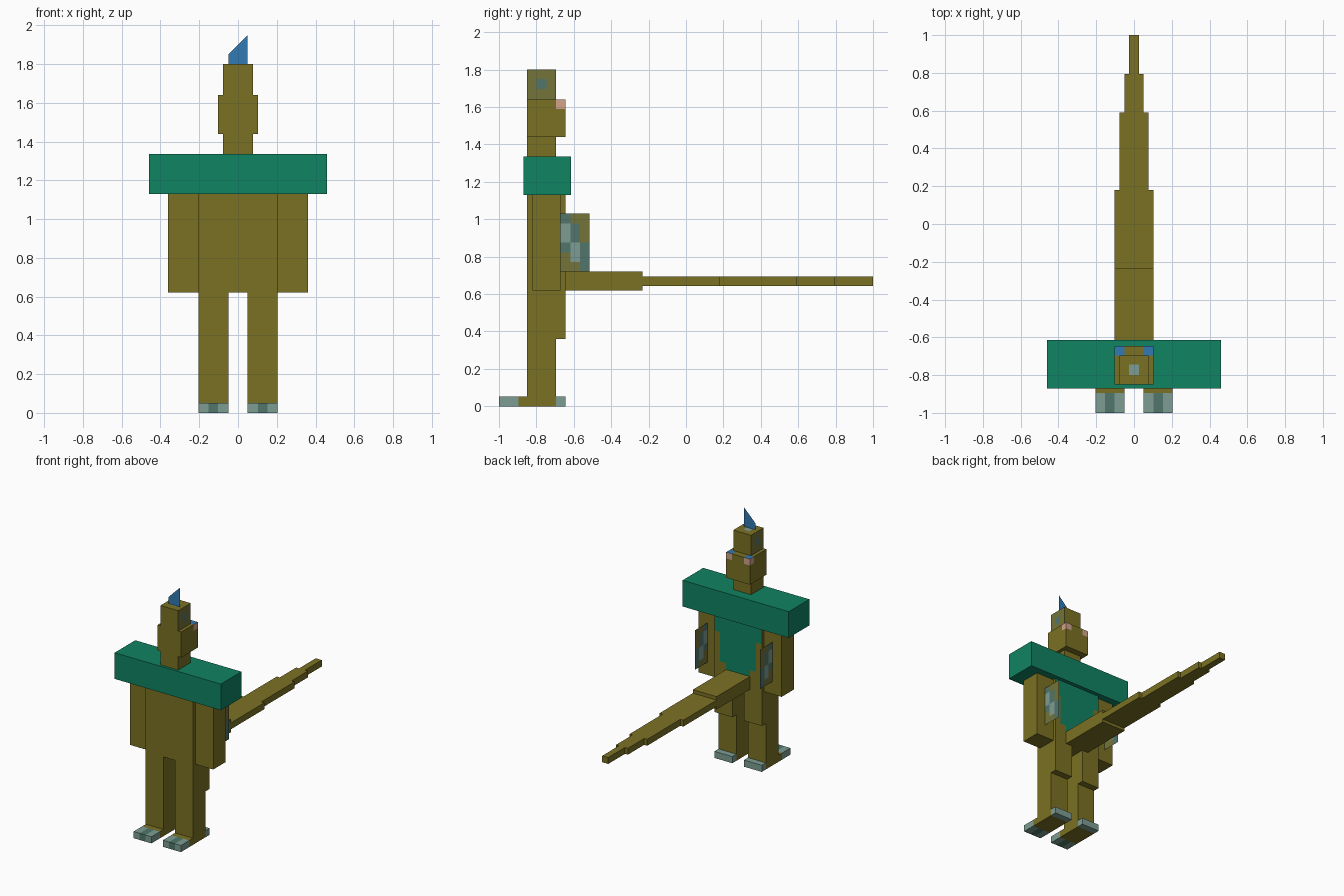
import bpy, bmesh
from mathutils import Vector

if "Cube" in bpy.data.objects:
    bpy.data.objects.remove(bpy.data.objects["Cube"])


def srgb(c):
    return [((v / 255 + 0.055) / 1.055) ** 2.4 if v > 10 else v / 3295 for v in c] + [1.0]


# One material per flat colour
PALETTE = [("olive", (123, 113, 35)), ("green", (16, 131, 98)), ("blue", (50, 122, 178)),
           ("pale_grey", (125, 157, 147)), ("slate", (81, 118, 108)),
           ("pink", (210, 163, 138)), ("grey_olive", (116, 115, 56))]
MATS = []
for mat_name, rgb in PALETTE:
    m = bpy.data.materials.new(mat_name)
    m.diffuse_color = srgb(rgb)
    m.use_nodes = True
    m.node_tree.nodes["Principled BSDF"].inputs["Base Color"].default_value = m.diffuse_color
    MATS.append(m)
OLIVE, GREEN, BLUE, PALE, SLATE, PINK, GREY_OLIVE = range(7)


def finish(name, bm, cuts, rule):
    """Cut the mesh on axis planes, then colour each face by a rule."""
    for axis, values in cuts.items():
        n = Vector([float(axis == a) for a in "xyz"])
        for v in values:
            bmesh.ops.bisect_plane(bm, geom=bm.verts[:] + bm.edges[:] + bm.faces[:],
                                   plane_co=n * v, plane_no=n, dist=1e-5)
    bm.normal_update()
    for f in bm.faces:
        f.material_index = rule(f.calc_center_median(), f.normal) if callable(rule) else rule
    me = bpy.data.meshes.new(name)
    bm.to_mesh(me)
    bm.free()
    for m in MATS:
        me.materials.append(m)
    ob = bpy.data.objects.new(name, me)
    bpy.context.collection.objects.link(ob)
    return ob


def box(name, x, y, z, rule=OLIVE, cuts={}):
    bm = bmesh.new()
    bmesh.ops.create_cube(bm, size=1)
    for v in bm.verts:
        v.co = [lo + (hi - lo) * (c + 0.5) for c, (lo, hi) in zip(v.co, (x, y, z))]
    return finish(name, bm, cuts, rule)


def sheet(name, corners, rule, cuts={}):
    bm = bmesh.new()
    bm.faces.new([bm.verts.new(c) for c in corners])
    return finish(name, bm, cuts, rule)


# Torso with a tapering green panel on its back
def back_panel(c, n):
    if n.y < 0.5:
        return OLIVE
    half = 0.205 if c.z > 1.0 else 0.155 if c.z > 0.77 else 0.103
    return GREEN if abs(c.x) < half else OLIVE


box("torso", (-0.205, 0.205), (-0.85, -0.645), (0.62, 1.13), back_panel,
    {"x": (-0.155, -0.103, 0.103, 0.155), "z": (0.77, 1.0)})
box("shoulder_bar", (-0.46, 0.46), (-0.87, -0.615), (1.13, 1.335), GREEN)

# Neck and head
box("neck", (-0.077, 0.077), (-0.85, -0.695), (1.335, 1.44))


def head_corners(c, n):
    if c.y > -0.695 and abs(c.x) > 0.051 and c.z > 1.59:
        if n.z > 0.5:
            return BLUE
        if abs(n.x) > 0.5 or n.y > 0.5:
            return PINK
    return OLIVE


box("head", (-0.103, 0.103), (-0.85, -0.645), (1.44, 1.64), head_corners,
    {"x": (-0.051, 0.051), "y": (-0.695,), "z": (1.59,)})


def crown_paint(c, n):
    if abs(n.x) > 0.5:
        spot = -0.8 < c.y < -0.745 and 1.695 < c.z < 1.75
        return SLATE if spot else GREY_OLIVE
    if n.z > 0.5 and abs(c.x) < 0.026 and -0.8 < c.y < -0.745:
        return PALE
    return OLIVE


box("crown", (-0.077, 0.077), (-0.85, -0.695), (1.64, 1.8), crown_paint,
    {"x": (-0.026, 0.026), "y": (-0.8, -0.745), "z": (1.695, 1.75)})
sheet("crest", [(-0.05, -0.79, 1.8), (0.05, -0.79, 1.8),
                (0.05, -0.79, 1.95), (-0.05, -0.79, 1.85)], BLUE)


# Toes are striped, heel is pale, the middle of the foot is plain
def foot_paint(c, n):
    if c.y < -0.895:
        return SLATE if 0.102 < abs(c.x) < 0.153 and abs(n.x) < 0.5 else PALE
    return PALE if c.y > -0.695 else OLIVE


# Fin pattern, one letter per square, top row first, starting at the arm
FIN = ("SOO", "PSO", "PSO", "SPS", "OPS", "OOS")


def fin_paint(c, n):
    row = min(5, int((1.03 - c.z) / 0.0517))
    col = min(2, int((c.y + 0.67) / 0.0517))
    return {"S": SLATE, "O": GREY_OLIVE, "P": PALE}[FIN[row][col]]


# Limbs, one set for each side
for side, s in (("left", -1), ("right", 1)):
    def span(a, b):
        return tuple(sorted((s * a, s * b)))
    leg = span(0.05, 0.205)
    box(side + "_foot", leg, (-1.0, -0.645), (0, 0.052), foot_paint,
        {"x": (s * 0.102, s * 0.153), "y": (-0.895, -0.695)})
    box(side + "_shin", leg, (-0.85, -0.695), (0.052, 0.36))
    box(side + "_thigh", leg, (-0.85, -0.645), (0.36, 0.62))
    box(side + "_arm", span(0.205, 0.36), (-0.82, -0.67), (0.62, 1.13))
    x = s * 0.282
    sheet(side + "_arm_fin", [(x, -0.67, 0.72), (x, -0.515, 0.72),
                              (x, -0.515, 1.03), (x, -0.67, 1.03)], fin_paint,
          {"y": [-0.67 + 0.0517 * i for i in (1, 2)],
           "z": [1.03 - 0.0517 * i for i in range(1, 6)]})

# Tail, narrowing in steps
box("tail_base", (-0.103, 0.103), (-0.645, -0.232), (0.62, 0.72))
y = -0.232
for i, (half, end) in enumerate(((0.103, 0.18), (0.077, 0.59), (0.051, 0.793), (0.026, 1.0))):
    box("tail_segment_%d" % (i + 1), (-half, half), (y, end), (0.643, 0.693))
    y = end
